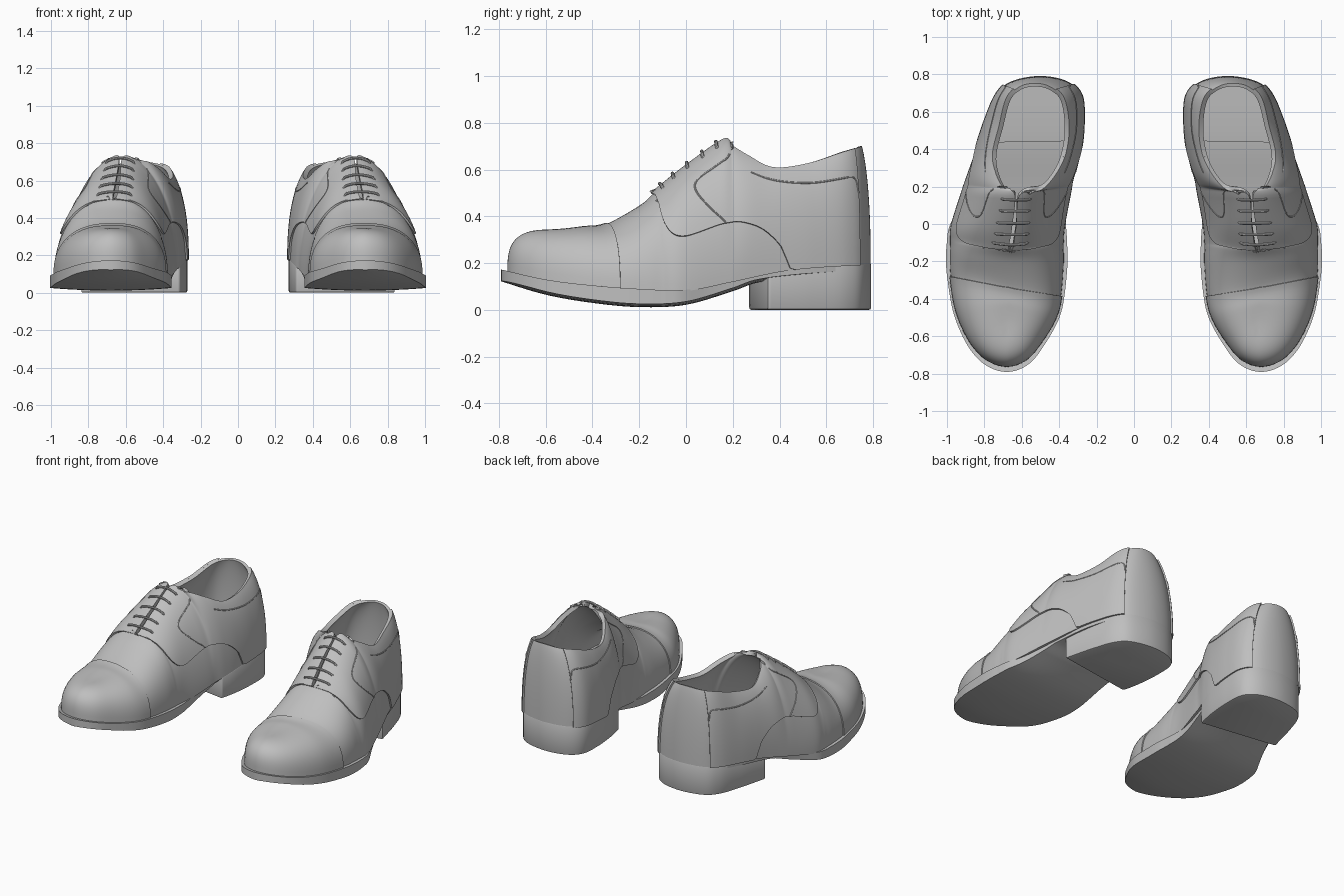
import bpy, bmesh
from math import sin, cos, asin, floor
from mathutils import Vector

cube = bpy.data.objects.get("Cube")
if cube:
    bpy.data.objects.remove(cube, do_unlink=True)

leather = bpy.data.materials.new("grey leather")
leather.use_nodes = True
grey = (0.52, 0.52, 0.52, 1)
leather.diffuse_color = grey
leather.node_tree.nodes["Principled BSDF"].inputs["Base Color"].default_value = grey

# Stations toe to heel: inner x, y and outer x, y where upper meets sole
FOOT = [(.68, -.757, .68, -.757), (.575, -.72, .79, -.72), (.49, -.62, .88, -.62),
        (.42, -.5, .95, -.46), (.39, -.385, .98, -.28), (.376, -.22, .985, -.17),
        (.376, -.13, .983, -.11), (.375, -.09, .983, -.08), (.367, 0, .978, 0),
        (.335, .17, .925, .17), (.325, .23, .905, .23), (.305, .3, .88, .3),
        (.285, .4, .845, .4), (.273, .55, .795, .55), (.285, .69, .735, .69),
        (.365, .765, .66, .76), (.51, .79, .51, .79)]
# Same stations along the ridge and the rim: inner x, outer x, y, z
RIDGE = [(.67, .67, -.56, .337), (.67, .67, -.545, .338), (.67, .67, -.5, .342),
         (.67, .67, -.43, .352), (.67, .67, -.34, .366), (.67, .67, -.2, .445),
         (.66, .66, -.14, .497), (.648, .668, -.12, .515), (.63, .65, 0, .61),
         (.612, .636, .16, .722), (.5, .69, .19, .7), (.43, .73, .26, .657),
         (.375, .75, .37, .605), (.355, .715, .52, .622), (.38, .675, .67, .672),
         (.45, .61, .735, .694), (.53, .53, .752, .702)]
LAST = len(FOOT) - 1
OUTER = [(f[2], f[3], r[1], r[2], r[3]) for f, r in zip(FOOT, RIDGE)]
INNER = [(f[0], f[1], r[0], r[2], r[3]) for f, r in zip(FOOT, RIDGE)]
LOOP = OUTER + INNER[LAST - 1:0:-1]

SOLE_TOP = [(-.8, .175), (-.6, .13), (-.4, .105), (-.2, .09), (0, .086),
            (.2, .125), (.45, .175), (.8, .2)]
SOLE_BOTTOM = [(-.8, .125), (-.6, .065), (-.4, .03), (-.2, .012), (0, .022),
               (.2, .08), (.3, .115), (.5, .14), (.8, .16)]
WELT = [(-.8, .038), (-.65, .025), (-.4, .018), (-.1, .018), (.1, -.012), (.3, -.015),
        (.5, -.003), (.8, -.003)]
SQUARENESS = [(0, 3.2), (2, 2.8), (4, 2.4), (6, 2.2), (7, 2.1), (8.5, 1.85), (9.5, 1.85),
              (11, 2.2), (16, 2.2)]
CLOSURE = [(0, 1), (9, 1), (10, .96), (12, .9), (16, .9)]


def smooth(points, x):
    """Smooth curve through points, evaluated at x."""
    n = len(points)
    i = max(0, min(n - 2, sum(p[0] <= x for p in points) - 1))

    def slope(k):
        a, b = points[max(k - 1, 0)], points[min(k + 1, n - 1)]
        return (b[1] - a[1]) / (b[0] - a[0])
    (x0, y0), (x1, y1) = points[i:i + 2]
    w = x1 - x0
    t = max(0, min(1, (x - x0) / w))
    s = t * t * (3 - 2 * t)
    return (y0 + (y1 - y0) * s + slope(i) * w * t * (1 - t) ** 2
            - slope(i + 1) * w * t * t * (1 - t))


def station(u):
    """Point around the shoe: 0 is the toe, positive outer, negative inner."""
    i = floor(u)
    t = u - i
    a, b, c, d = (LOOP[(i + k) % len(LOOP)] for k in (-1, 0, 1, 2))
    return [q + .5 * t * (r - p + t * (2 * p - 5 * q + 4 * r - s + t * (3 * (q - r) + s - p)))
            for p, q, r, s in zip(a, b, c, d)]


def form(u):
    k = u % len(LOOP)
    k = min(k, len(LOOP) - k)
    n, c = smooth(SQUARENESS, k), min(1, smooth(CLOSURE, k))
    return n, c, asin(c ** (n / 2))


def surface(u, v, lift=0):
    """Upper surface: v runs from the sole to the ridge or rim."""
    bx, by, tx, ty, tz = station(u)
    bz = smooth(SOLE_TOP, by) - .005
    n, c, end = form(u)
    h = sin(end * v) ** (2 / n) / c
    g_end = max(0, cos(end)) ** (2 / n)
    g = (max(0, cos(end * v)) ** (2 / n) - g_end) / (1 - g_end)
    p = Vector((tx + (bx - tx) * g, ty + (by - ty) * g, bz + (tz - bz) * h))
    if lift:
        along = surface(u + .02, v) - surface(u - .02, v)
        up = surface(u, min(v + .02, 1)) - surface(u, max(v - .02, 0))
        on_toe_ridge = v > .99 and abs(u) < 5
        p += lift * (Vector((0, 0, 1)) if on_toe_ridge else along.cross(up).normalized())
    return p


def v_at(u, z):
    """Value of v at which the surface reaches height z."""
    _, by, _, _, tz = station(u)
    bz = smooth(SOLE_TOP, by) - .005
    n, c, end = form(u)
    h = max(0, min(1, (z - bz) / (tz - bz)))
    return asin((h * c) ** (n / 2)) / end


def outline(u, offset):
    """Sole outline moved outwards by offset."""
    x, y = station(u)[:2]
    a, b = station(u - .02), station(u + .02)
    out = Vector((b[1] - a[1], a[0] - b[0])).normalized()
    return Vector((x, y)) + out * offset


def span(a, b, n):
    return [a + (b - a) * i / n for i in range(n + 1)]


def finish(obj, thickness=0, bevel=0):
    """Thicken, mirror into a pair, and shade."""
    bpy.context.collection.objects.link(obj)
    obj.data.materials.append(leather)
    if thickness:
        mod = obj.modifiers.new("thickness", 'SOLIDIFY')
        mod.thickness, mod.offset = thickness, -1
    if bevel:
        mod = obj.modifiers.new("bevel", 'BEVEL')
        mod.width, mod.segments, mod.limit_method = bevel, 2, 'ANGLE'
        mod.angle_limit = .9
    mod = obj.modifiers.new("pair", 'MIRROR')
    mod.use_mirror_merge = False
    bpy.ops.object.select_all(action='DESELECT')
    obj.select_set(True)
    bpy.context.view_layer.objects.active = obj
    bpy.ops.object.convert(target='MESH')
    bpy.ops.object.shade_smooth_by_angle(angle=.7)


def sheet(name, rows, ring=False, solid=False, **options):
    """Skin a grid of points; ring wraps the columns, solid closes the ends."""
    bm = bmesh.new()
    grid = [[bm.verts.new(p) for p in row] for row in rows]
    cols = len(rows[0])
    for a, b in zip(grid, grid[1:]):
        for j in range(cols if ring else cols - 1):
            k = (j + 1) % cols
            bm.faces.new((a[j], b[j], b[k], a[k]))
    bmesh.ops.remove_doubles(bm, verts=bm.verts, dist=.0015)
    if solid:
        bmesh.ops.holes_fill(bm, edges=bm.edges, sides=0)
        bmesh.ops.recalc_face_normals(bm, faces=bm.faces)
    mesh = bpy.data.meshes.new(name)
    bm.to_mesh(mesh)
    bm.free()
    finish(bpy.data.objects.new(name, mesh), **options)


def panel(name, u0, u1, low, lift, steps):
    """Raised leather panel from a lower edge up to the ridge or rim."""
    rows = []
    for u in span(u0, u1, steps):
        rows.append([surface(u, v, lift) for v in span(v_at(u, low(abs(u))), 1, 18)])
    sheet(name, rows, thickness=lift + .003)


def slab(name, start, offset, top, bottom, rise=0):
    """Layer following the foot outline, with an optionally rounded underside."""
    rows = []
    for t in span(start, LAST, 96):
        a, b = (outline(u, offset(station(u)[1])) for u in (-t, t))
        curl = rise * min(1, (b - a).length / .4)
        across = [(a.lerp(b, (s + 1) / 2), s) for s in span(-1, 1, 8)]
        ring = [(p.x, p.y, top(p.y)) for p, s in across]
        ring += [(p.x, p.y, bottom(p.y) + curl * s * s) for p, s in reversed(across)]
        rows.append(ring)
    sheet(name, rows, ring=True, solid=True)


def tube(name, points, radius):
    data = bpy.data.curves.new(name, 'CURVE')
    data.dimensions = '3D'
    data.bevel_depth, data.bevel_resolution, data.use_fill_caps = radius, 2, True
    line = data.splines.new('POLY')
    line.points.add(len(points) - 1)
    for point, p in zip(line.points, points):
        point.co = (*p, 1)
    finish(bpy.data.objects.new(name, data))


# Sole, insole and heel pad
slab("sole", 0, lambda y: smooth(WELT, y), lambda y: smooth(SOLE_TOP, y),
     lambda y: smooth(SOLE_BOTTOM, y), .014)
slab("insole", 2, lambda y: -.02, lambda y: smooth(SOLE_TOP, y) + .04,
     lambda y: smooth(SOLE_TOP, y) - .01)
slab("heel_pad", 12.3, lambda y: -.022, lambda y: smooth(SOLE_TOP, y) + .05,
     lambda y: smooth(SOLE_TOP, y) + .03)

# Heel block with a slanted front face, tucked in on the outer side
TUCK = [(11.6, -.022), (13, -.008), (14, 0), (22, .002)]
edge = [outline(u, smooth(TUCK, u)) for u in span(11.6, 21.4, 60)]
sheet("heel_block", [[(p.x, p.y, 0), (p.x, p.y, smooth(SOLE_TOP, p.y) + .003)]
                     for p in edge + edge[:1]], solid=True, bevel=.01)

# Upper shell and toe cap
sheet("upper", [[surface(u, v) for v in span(0, 1, 24)]
                for u in span(0, len(LOOP), len(LOOP) * 6)], thickness=.018)
panel("toe_cap", -4, 4, lambda k: 0, .007, 48)

# Quarters with their lacing flaps, and stitched seams on both sides
QUARTER = [(6, .5), (6.6, .42), (7.3, .335), (8, .315), (9, .37), (11, .36),
           (12, .28), (12.45, .15), (14.6, .1)]
SEAMS = {"facing_seam": [(9.3, .66), (8.75, .61), (8.25, .53), (8.55, .44), (9, .37)],
         "collar_seam": [(11, .585), (12, .55), (13, .54), (14.3, .565), (14.6, .5)]}
for side, sign in (("outer", 1), ("inner", -1)):
    ends = sorted((sign * 6, sign * 14.6))
    panel(side + "_quarter", *ends, lambda k: smooth(QUARTER, k), .01, 64)
    for name, path in SEAMS.items():
        points = []
        for t in span(0, len(path) - 1, 32):
            u, z = (smooth([(i, p[axis]) for i, p in enumerate(path)], t) for axis in (0, 1))
            points.append(surface(sign * u, v_at(u * sign, z), .009))
        tube(side + "_" + name, points, .004)

# Laces across the front gap
for i, u in enumerate((7.2, 7.65, 8.08, 8.45, 8.8)):
    reach = span(.83, 1, 6)
    lifts = [.004] + [.015] * 6
    half = [[surface(s * u, v, l) for v, l in zip(reach, lifts)] for s in (1, -1)]
    tube("lace_%d" % (i + 1), half[0] + half[1][::-1], .0075)
